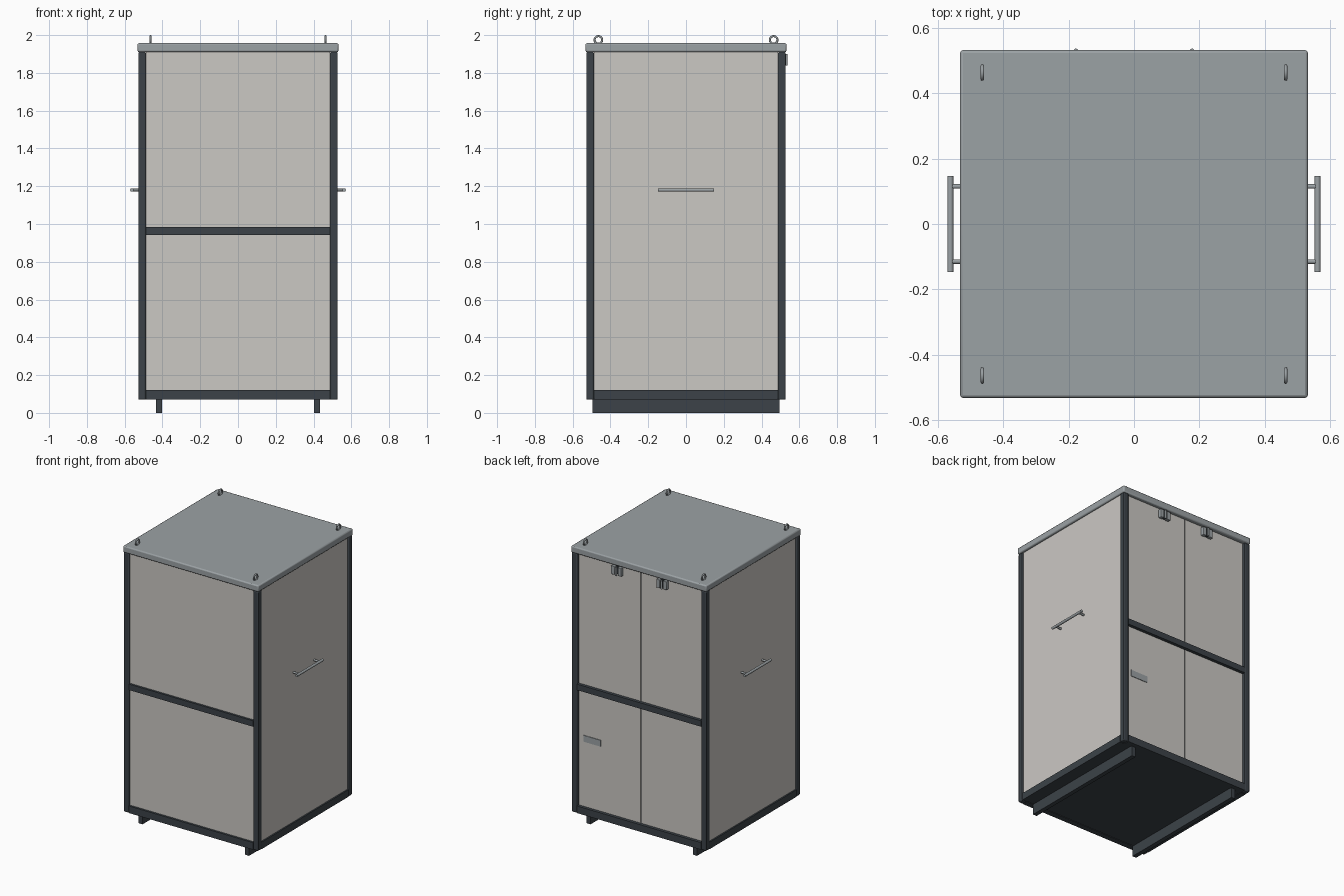
import bpy, math

if "Cube" in bpy.data.objects:
    bpy.data.objects.remove(bpy.data.objects["Cube"])


def material(name, rgb):
    m = bpy.data.materials.new(name)
    m.diffuse_color = (*rgb, 1)
    m.use_nodes = True
    m.node_tree.nodes["Principled BSDF"].inputs["Base Color"].default_value = m.diffuse_color
    return m


BEIGE = material("warm_grey_panel", (0.60, 0.58, 0.55))
STEEL = material("steel_grey", (0.33, 0.36, 0.375))
DARK = material("dark_frame", (0.045, 0.055, 0.065))


def finish(name, mat):
    ob = bpy.context.object
    ob.name = name
    ob.data.materials.append(mat)
    return ob


def box(name, lo, hi, mat, bevel=0.0):
    bpy.ops.mesh.primitive_cube_add(size=1, location=[(a + b) / 2 for a, b in zip(lo, hi)])
    ob = finish(name, mat)
    ob.scale = [b - a for a, b in zip(lo, hi)]
    bpy.ops.object.transform_apply(location=False, rotation=False, scale=True)
    if bevel:
        mod = ob.modifiers.new("soft_edges", 'BEVEL')
        mod.width, mod.segments = bevel, 2
        bpy.ops.object.shade_smooth_by_angle()
    return ob


def rod(name, centre, radius, length, axis, mat):
    rot = {'X': (0, math.pi / 2, 0), 'Y': (math.pi / 2, 0, 0), 'Z': (0, 0, 0)}[axis]
    bpy.ops.mesh.primitive_cylinder_add(vertices=20, radius=radius, depth=length,
                                        location=centre, rotation=rot)
    finish(name, mat)
    bpy.ops.object.shade_smooth_by_angle()


W, I = 0.528, 0.488            # outer and inner half widths of the frame
BASE, SILL, TOP = 0.07, 0.12, 1.91

# roof slab
box("roof", (-0.532, -0.532, TOP), (0.532, 0.532, 1.957), STEEL, 0.008)

# frame: corner posts, bottom rails, middle beams, floor
for sx in (-1, 1):
    for sy in (-1, 1):
        xs, ys = sorted((sx * I, sx * W)), sorted((sy * I, sy * W))
        box("corner_post", (xs[0], ys[0], BASE), (xs[1], ys[1], TOP), DARK, 0.006)
for s in (-1, 1):
    a, b = sorted((s * I, s * (W - 0.001)))
    box("cross_rail", (-I, a, BASE), (I, b, SILL), DARK)
    box("side_rail", (a, -I, BASE), (b, I, SILL), DARK)
    box("middle_beam", (-I, a, 0.943), (I, b, 0.985), DARK)
box("floor", (-I, -I, BASE + 0.004), (I, I, SILL), DARK)

# recessed wall panels
for s in (-1, 1):
    a, b = sorted((s * 0.485, s * 0.517))
    box("side_panel", (a, -I, SILL), (b, I, TOP), BEIGE)
box("upper_front_panel", (-I, -0.512, 0.985), (I, -0.48, TOP), BEIGE)
box("lower_front_panel", (-I, -0.512, SILL), (I, -0.48, 0.943), BEIGE)

# two pairs of back doors with a dark gap between the leaves
BACK = 0.505
for label, z0, z1 in (("lower", SILL, 0.943), ("upper", 0.985, TOP)):
    box(label + "_left_door", (0.003, 0.48, z0), (I, BACK, z1), BEIGE)
    box(label + "_right_door", (-I, 0.48, z0), (-0.003, BACK, z1), BEIGE)
    box(label + "_door_gap", (-0.003, 0.48, z0), (0.003, BACK - 0.004, z1), DARK)

# latch plate on the lower left door
box("latch_plate", (0.315, BACK - 0.002, 0.58), (0.45, BACK + 0.004, 0.625), STEEL)

# back brackets: two cheeks, a recessed web and a vertical pin
for x in (-0.178, 0.178):
    for s in (-1, 1):
        box("bracket_cheek", (x + s * 0.026 - 0.014, BACK, 1.84),
            (x + s * 0.026 + 0.014, 0.53, 1.90), STEEL, 0.003)
    box("bracket_web", (x - 0.013, BACK, 1.845), (x + 0.013, 0.515, 1.90), DARK)
    rod("bracket_pin", (x, 0.53, 1.87), 0.007, 0.06, 'Z', STEEL)

# skids under the base
for x in (-0.418, 0.418):
    box("skid", (x - 0.015, -0.495, 0), (x + 0.015, 0.495, BASE + 0.006), DARK)

# side handles
for s in (-1, 1):
    rod("handle_bar", (s * 0.562, 0, 1.18), 0.009, 0.294, 'Y', STEEL)
    for y in (-0.115, 0.115):
        rod("handle_standoff", (s * 0.538, y, 1.18), 0.007, 0.048, 'X', STEEL)

# lifting eyes on the roof corners
for x in (-0.464, 0.464):
    for y in (-0.464, 0.464):
        bpy.ops.mesh.primitive_torus_add(major_radius=0.02, minor_radius=0.0055,
                                         major_segments=24, minor_segments=10,
                                         location=(x, y, 1.9745), rotation=(0, math.pi / 2, 0))
        finish("lifting_eye", STEEL)
        bpy.ops.object.shade_smooth_by_angle(angle=math.radians(60))
